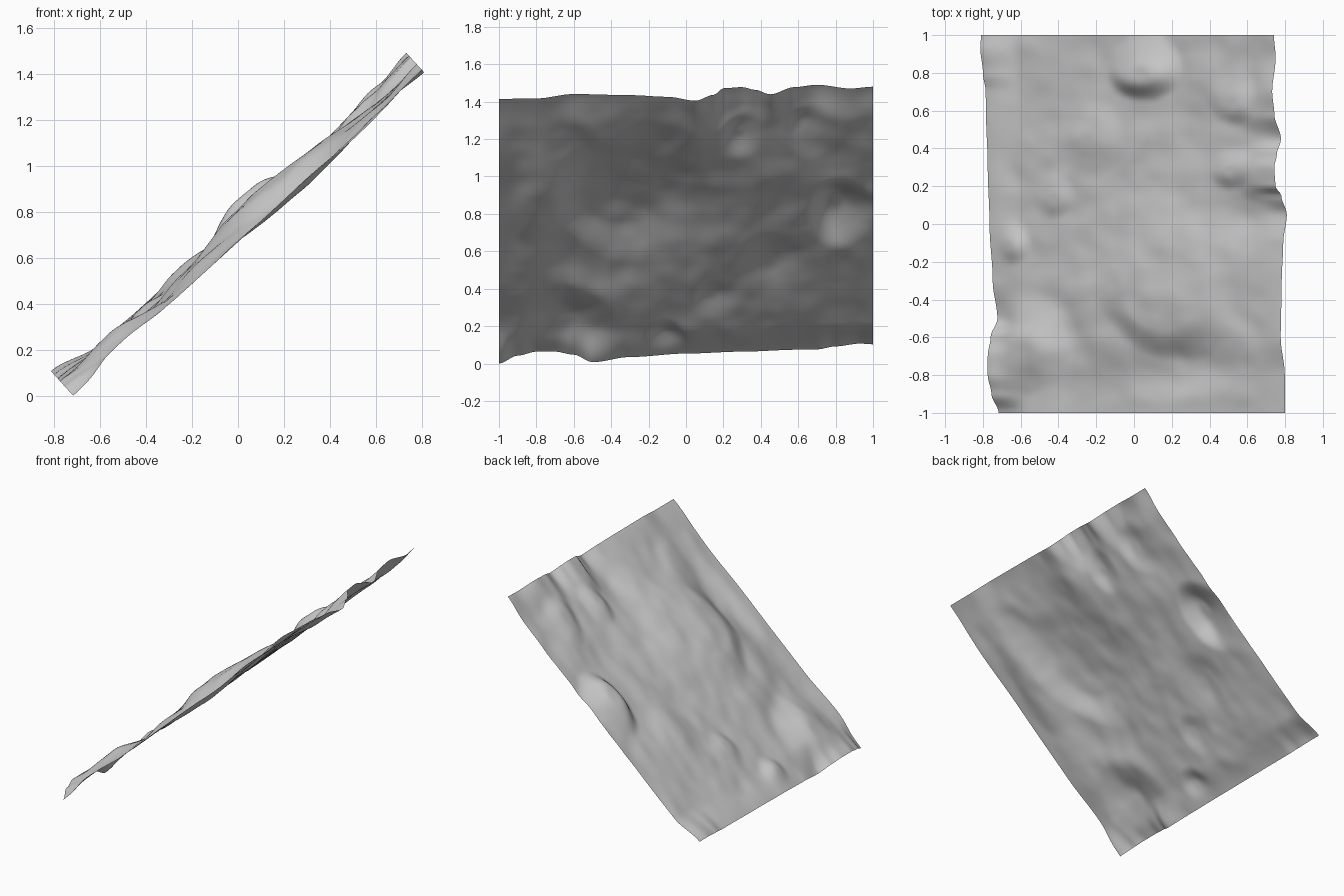
import bpy, bmesh, math
from mathutils import Vector, noise

if "Cube" in bpy.data.objects:
    bpy.data.objects.remove(bpy.data.objects["Cube"])

NX, NY = 120, 120
START = Vector((-0.765, 0, 0.06))       # middle of the low edge
SPAN = Vector((1.535, 0, 1.395))        # slope direction to the high edge
NORMAL = Vector((-0.673, 0, 0.740))

# Height offsets along the low, high and front edges as (position, offset)
LOW = [(-1, -.072), (-.9, -.015), (-.8, .014), (-.7, .014), (-.6, -.008), (-.5, -.062), (-.3, -.025),
       (0, 0), (.3, .014), (.6, .028), (.7, .03), (.8, .052), (.93, .072), (1, .067)]
HIGH = [(-1, -.045), (-.8, -.042), (-.6, -.01), (-.3, -.018), (-.1, -.03), (.05, -.058), (.15, -.015),
        (.2, .032), (.3, .04), (.37, .02), (.45, -.012), (.58, .04), (.7, .057), (.88, .03), (1, .043)]
FRONT = [(-.78, -.072), (-.55, -.04), (-.3, -.06), (0, -.06), (.2, -.058), (.45, -.066), (.8, -.045)]

# Rounded domes, steepest on the front side: x, y, radius x, radius y, height
DOMES = [(.06, .81, .18, .165, .075), (-.24, .45, .18, .19, .032),
         (-.43, .14, .11, .12, .024), (-.66, -.11, .10, .12, .035),
         (-.60, -.64, .23, .25, .055), (.52, .29, .11, .10, .035),
         (.54, .66, .12, .14, .025), (.70, .28, .15, .16, .03),
         (.66, .62, .14, .16, .02)]
# Soft hollows
DIPS = [(.22, -.77, .30, .13, -.045), (-.42, -.52, .12, .2, -.012), (.60, .05, .2, .13, -.03),
        (.28, .60, .14, .16, -.018), (-.2, -.93, .2, .1, -.01), (.05, .6, .12, .08, -.01)]


def smooth(a, b, t):
    t = min(1, max(0, (t - a) / (b - a)))
    return t * t * (3 - 2 * t)


def profile(pts, s):
    for (s0, d0), (s1, d1) in zip(pts, pts[1:]):
        if s <= s1:
            return d0 + (d1 - d0) * smooth(s0, s1, s)
    return pts[-1][1]


def radius(x, y, cx, cy, rx, ry):
    return math.hypot((x - cx) / rx, (y - cy) / ry)


def mound(x, y, cx, cy, rx, ry, core, soft, lean):
    """Flat-topped mound: sharp rim toward lean, soft ramp on the far side."""
    r = radius(x, y, cx, cy, rx, ry)
    c = math.cos(math.atan2(y - cy, x - cx) - lean) * min(1, r * 2)
    t = .5 - .5 * c
    return 1 - smooth(core + (soft - core) * t, 1.08 + .2 * t, r)


def height(x, y):
    # irregular outlines come from a gently warped position
    wx = x + .035 * noise.noise(Vector((x * 4, y * 4, 11)))
    wy = y + .035 * noise.noise(Vector((x * 4, y * 4, 23)))
    d = .03 * y - .016
    d += .024 * mound(wx, wy, .0, -.40, .40, .47, .6, 0, math.radians(225))    # lower terrace
    d += .042 * mound(wx, wy, .2, -.25, .38, .44, .72, .1, math.radians(245))  # main plateau
    for cx, cy, rx, ry, h in DOMES:
        d += h * mound(wx, wy, cx, cy, rx, ry, .3, 0, math.radians(-80))
    for cx, cy, rx, ry, h in DIPS:
        d += h * math.exp(-radius(x, y, cx, cy, rx, ry) ** 2)
    d += .014 * noise.noise(Vector((x * 4, y * 4, 3))) + .006 * noise.noise(Vector((x * 9, y * 9, 7)))
    # sheet edges settle to their own profiles
    d += (1 - smooth(0, .15, y + 1)) * (profile(FRONT, x) - d)
    for pts, dist in ((LOW, x + .765), (HIGH, .77 - x)):
        d += (1 - smooth(0, .17, dist)) * (profile(pts, y) - d)
    return d


# Tilted rocky terrain sheet
bm = bmesh.new()
grid = []
for j in range(NY + 1):
    y = -1 + 2 * j / NY
    row = []
    for i in range(NX + 1):
        p = START + SPAN * (i / NX)
        row.append(bm.verts.new(p + Vector((0, y, 0)) + NORMAL * height(p.x, y)))
    grid.append(row)
for j in range(NY):
    for i in range(NX):
        f = bm.faces.new((grid[j][i], grid[j][i + 1], grid[j + 1][i + 1], grid[j + 1][i]))
        f.smooth = True
low = min(v.co.z for v in bm.verts)
bmesh.ops.translate(bm, verts=bm.verts[:], vec=(0, 0, -low))
me = bpy.data.meshes.new("terrain_sheet")
bm.to_mesh(me)
bm.free()
bpy.context.collection.objects.link(bpy.data.objects.new("terrain_sheet", me))
